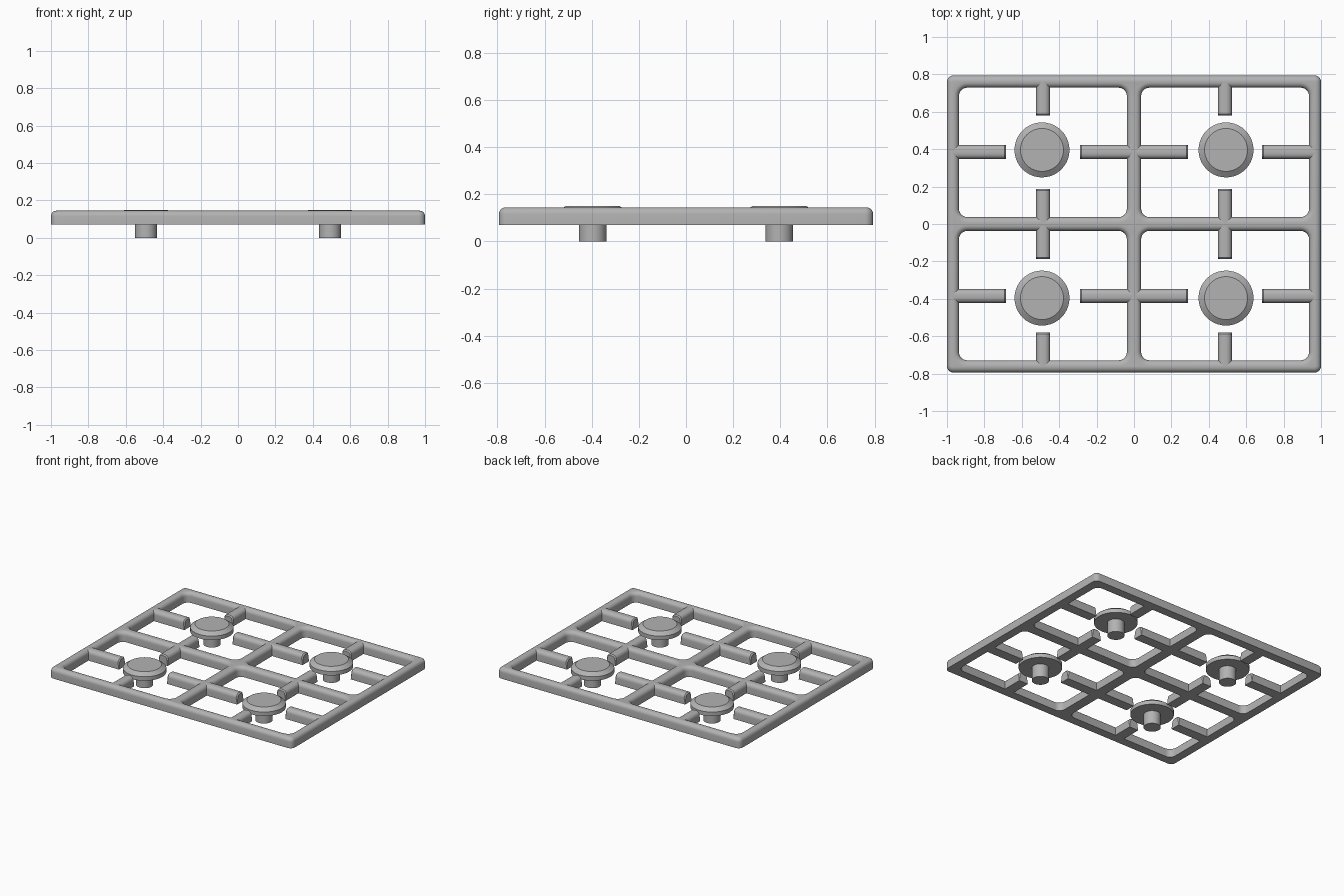
import bpy, bmesh, math

cube = bpy.data.objects.get("Cube")
if cube:
    bpy.data.objects.remove(cube, do_unlink=True)

BOTTOM, TOP = 0.07, 0.145   # grate height range
ROUND = 0.029               # rounding of the upper bar edges
STEPS = 5

grey = bpy.data.materials.new("cast_grey")
grey.use_nodes = True
grey.diffuse_color = (0.45, 0.45, 0.45, 1)
grey.node_tree.nodes["Principled BSDF"].inputs["Base Color"].default_value = (0.45, 0.45, 0.45, 1)


def finish(bm, name, angle=30):
    bmesh.ops.recalc_face_normals(bm, faces=bm.faces)
    mesh = bpy.data.meshes.new(name)
    bm.to_mesh(mesh)
    bm.free()
    mesh.materials.append(grey)
    obj = bpy.data.objects.new(name, mesh)
    bpy.context.collection.objects.link(obj)
    bpy.ops.object.select_all(action='DESELECT')
    obj.select_set(True)
    bpy.context.view_layer.objects.active = obj
    bpy.ops.object.shade_smooth_by_angle(angle=math.radians(angle))
    return obj


def rounded_rect(cx, cy, hx, hy, r, z):
    points = []
    for i, (sx, sy) in enumerate(((1, 1), (-1, 1), (-1, -1), (1, -1))):
        for k in range(7):
            a = math.radians(90 * i + 15 * k)
            points.append((cx + sx * (hx - r) + r * math.cos(a),
                           cy + sy * (hy - r) + r * math.sin(a), z))
    return points


def ring_edges(bm, points):
    verts = [bm.verts.new(p) for p in points]
    return verts, [bm.edges.new((verts[i], verts[(i + 1) % len(verts)]))
                   for i in range(len(verts))]


def bridge(bm, lower, upper):
    n = len(lower)
    for i in range(n):
        j = (i + 1) % n
        bm.faces.new((lower[i], lower[j], upper[j], upper[i]))


# Grate frame: rounded outline with four rounded openings
bm = bmesh.new()
profile = [(0, BOTTOM)]
for k in range(STEPS + 1):
    a = math.pi / 2 * k / STEPS
    profile.append((ROUND * (1 - math.cos(a)), TOP - ROUND + ROUND * math.sin(a)))
outlines = [(0, 0, 1.0, 0.794, 0.035, -1)]
outlines += [(sx * 0.487, sy * 0.383, 0.449, 0.346, 0.045, 1)
             for sx in (-1, 1) for sy in (-1, 1)]
bottom_edges, top_edges = [], []
for cx, cy, hx, hy, r, side in outlines:
    previous = None
    for level, (d, z) in enumerate(profile):
        grow = d * side
        verts, edges = ring_edges(bm, rounded_rect(cx, cy, hx + grow, hy + grow, r + grow, z))
        if previous:
            bridge(bm, previous, verts)
        if level == 0:
            bottom_edges += edges
        previous = verts
    top_edges += edges
for edges, up in ((bottom_edges, -1), (top_edges, 1)):
    bmesh.ops.triangle_fill(bm, use_beauty=True, use_dissolve=False, edges=edges, normal=(0, 0, up))
finish(bm, "grate_frame")


# Support fingers: bars with a rounded top and softened ends
def finger(name, cx, cy, length, along_y):
    bm = bmesh.new()
    bmesh.ops.create_cube(bm, size=1)
    for v in bm.verts:
        v.co.x *= length
        v.co.y *= 0.075
        v.co.z = TOP if v.co.z > 0 else BOTTOM
    long_edges = [e for e in bm.edges if all(v.co.z > 0.1 for v in e.verts)
                  and abs(e.verts[0].co.x - e.verts[1].co.x) > 0.01]
    bmesh.ops.bevel(bm, geom=long_edges, offset=ROUND, offset_type='OFFSET',
                    segments=STEPS, profile=0.5, affect='EDGES')
    ends = [e for e in bm.edges if abs(e.verts[0].co.x - e.verts[1].co.x) < 1e-4
            and any(v.co.z > BOTTOM + 0.001 for v in e.verts)
            and max(v.co.z for v in e.verts) > TOP - ROUND + 0.001]
    bmesh.ops.bevel(bm, geom=ends, offset=0.008, offset_type='OFFSET',
                    segments=1, profile=0.5, affect='EDGES')
    obj = finish(bm, name)
    obj.location = (cx, cy, 0)
    if along_y:
        obj.rotation_euler.z = math.pi / 2


for sy, row in ((-1, "front"), (1, "back")):
    finger(f"{row}_middle_finger", 0, sy * 0.385, 0.578, False)
    for sx, col in ((1, "left"), (-1, "right")):
        finger(f"{row}_{col}_side_finger", sx * 0.83, sy * 0.385, 0.29, False)
        finger(f"{row}_{col}_edge_finger", sx * 0.486, sy * 0.675, 0.19, True)
for sx, col in ((1, "left"), (-1, "right")):
    finger(f"{col}_centre_finger", sx * 0.486, 0, 0.374, True)


# Burners: a chamfered cap on a round stem
def lathe(name, cx, cy, outline, sides=40):
    bm = bmesh.new()
    rings = []
    for r, z in outline:
        rings.append([bm.verts.new((r * math.cos(math.tau * i / sides),
                                    r * math.sin(math.tau * i / sides), z))
                      for i in range(sides)])
    for low, high in zip(rings, rings[1:]):
        bridge(bm, low, high)
    bm.faces.new(rings[0])
    bm.faces.new(rings[-1])
    finish(bm, name).location = (cx, cy, 0)


for sy, row in ((-1, "front"), (1, "back")):
    for sx, col in ((1, "left"), (-1, "right")):
        x, y = sx * 0.492, sy * 0.396
        lathe(f"{row}_{col}_burner_cap", x, y,
              [(0.147, 0.097), (0.147, 0.127), (0.115, 0.15)])
        lathe(f"{row}_{col}_burner_stem", x, y, [(0.058, 0), (0.058, 0.1)])
